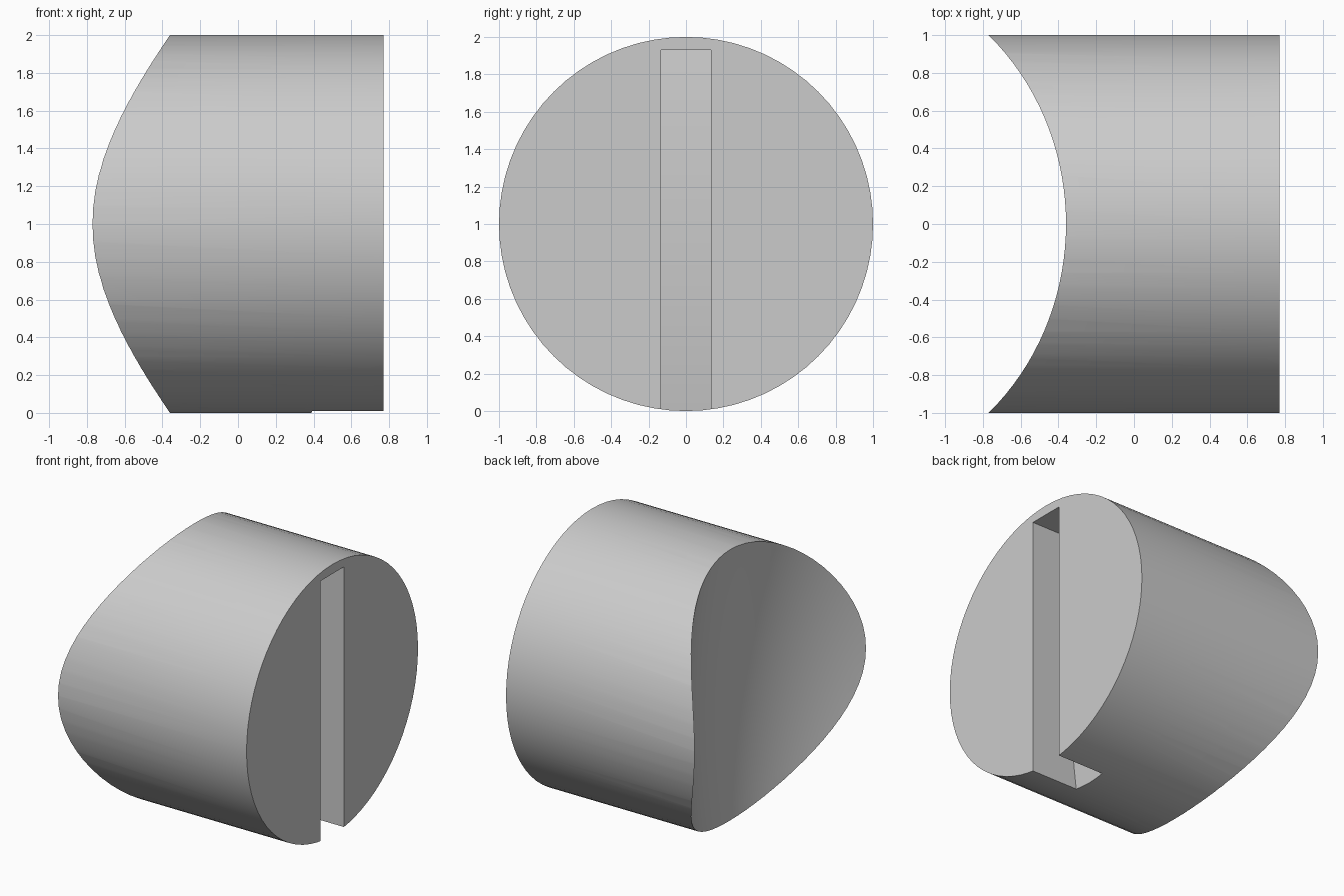
import bpy, bmesh, math
from mathutils import Matrix

cube = bpy.data.objects.get("Cube")
if cube:
    bpy.data.objects.remove(cube, do_unlink=True)

RADIUS = 1.0
HALF_LENGTH = 0.77
SADDLE_X = -0.36       # hollow end at its top and bottom rim
BOW = 0.065            # bulge of the curved walls at mid height
SLOT_HALF_WIDTH = 0.135
SLOT_TOP = 1.93
SLOT_X = 0.455         # back wall of the slot at mid height

grey = bpy.data.materials.new("plain grey")
grey.use_nodes = True
colour = (0.6, 0.6, 0.6, 1)
grey.diffuse_color = colour
grey.node_tree.nodes["Principled BSDF"].inputs["Base Color"].default_value = colour


def add_object(name, bm):
    bmesh.ops.recalc_face_normals(bm, faces=bm.faces)
    mesh = bpy.data.meshes.new(name)
    bm.to_mesh(mesh)
    bm.free()
    mesh.materials.append(grey)
    obj = bpy.data.objects.new(name, mesh)
    bpy.context.collection.objects.link(obj)
    return obj


def bowed_wall(middle, bottom, top, steps):
    """Points (x, z) of an upright wall that bulges at mid height."""
    heights = [bottom + (top - bottom) * i / steps for i in range(steps + 1)]
    return [(middle - BOW * (z - RADIUS) ** 2, z) for z in heights]


# Round body lying along x
bm = bmesh.new()
bmesh.ops.create_cone(bm, cap_ends=True, segments=72, radius1=RADIUS, radius2=RADIUS,
                      depth=2 * HALF_LENGTH,
                      matrix=Matrix.Translation((0, 0, RADIUS)) @ Matrix.Rotation(math.pi / 2, 4, 'Y'))
body = add_object("round_body", bm)

# Upright barrel that hollows the left-hand end
sagitta = SADDLE_X + HALF_LENGTH + BOW
barrel_radius = (RADIUS ** 2 + sagitta ** 2) / (2 * sagitta)
axis_x = SADDLE_X + BOW - barrel_radius
low, high = -0.2, 2.2
profile = [(0, low)] + bowed_wall(barrel_radius, low, high, 24) + [(0, high)]
bm = bmesh.new()
verts = [bm.verts.new((x, 0, z)) for x, z in profile]
edges = [bm.edges.new(pair) for pair in zip(verts, verts[1:])]
bmesh.ops.spin(bm, geom=verts + edges, cent=(0, 0, 0), axis=(0, 0, 1),
               angle=2 * math.pi, steps=120)
bmesh.ops.remove_doubles(bm, verts=bm.verts, dist=0.0001)
bmesh.ops.translate(bm, vec=(axis_x, 0, 0), verts=bm.verts)
saddle = add_object("saddle_cutter", bm)

# Slot in the flat end, open at the bottom, with a gently bowed back wall
low = -0.1
profile = bowed_wall(SLOT_X, low, SLOT_TOP, 16) + [(1, SLOT_TOP), (1, low)]
bm = bmesh.new()
side = bm.faces.new([bm.verts.new((x, -SLOT_HALF_WIDTH, z)) for x, z in profile])
wall = bmesh.ops.extrude_face_region(bm, geom=[side])["geom"]
bmesh.ops.translate(bm, vec=(0, 2 * SLOT_HALF_WIDTH, 0),
                    verts=[v for v in wall if isinstance(v, bmesh.types.BMVert)])
slot = add_object("slot_cutter", bm)

# Cut both shapes and keep only the body
bpy.ops.object.select_all(action='DESELECT')
bpy.context.view_layer.objects.active = body
body.select_set(True)
for cutter in (saddle, slot):
    cutter.hide_render = True
    mod = body.modifiers.new(cutter.name, 'BOOLEAN')
    mod.operation = 'DIFFERENCE'
    mod.solver = 'EXACT'
    mod.object = cutter
    bpy.ops.object.modifier_apply(modifier=mod.name)
    bpy.data.objects.remove(cutter, do_unlink=True)

bpy.ops.object.shade_smooth_by_angle(angle=math.radians(30))
